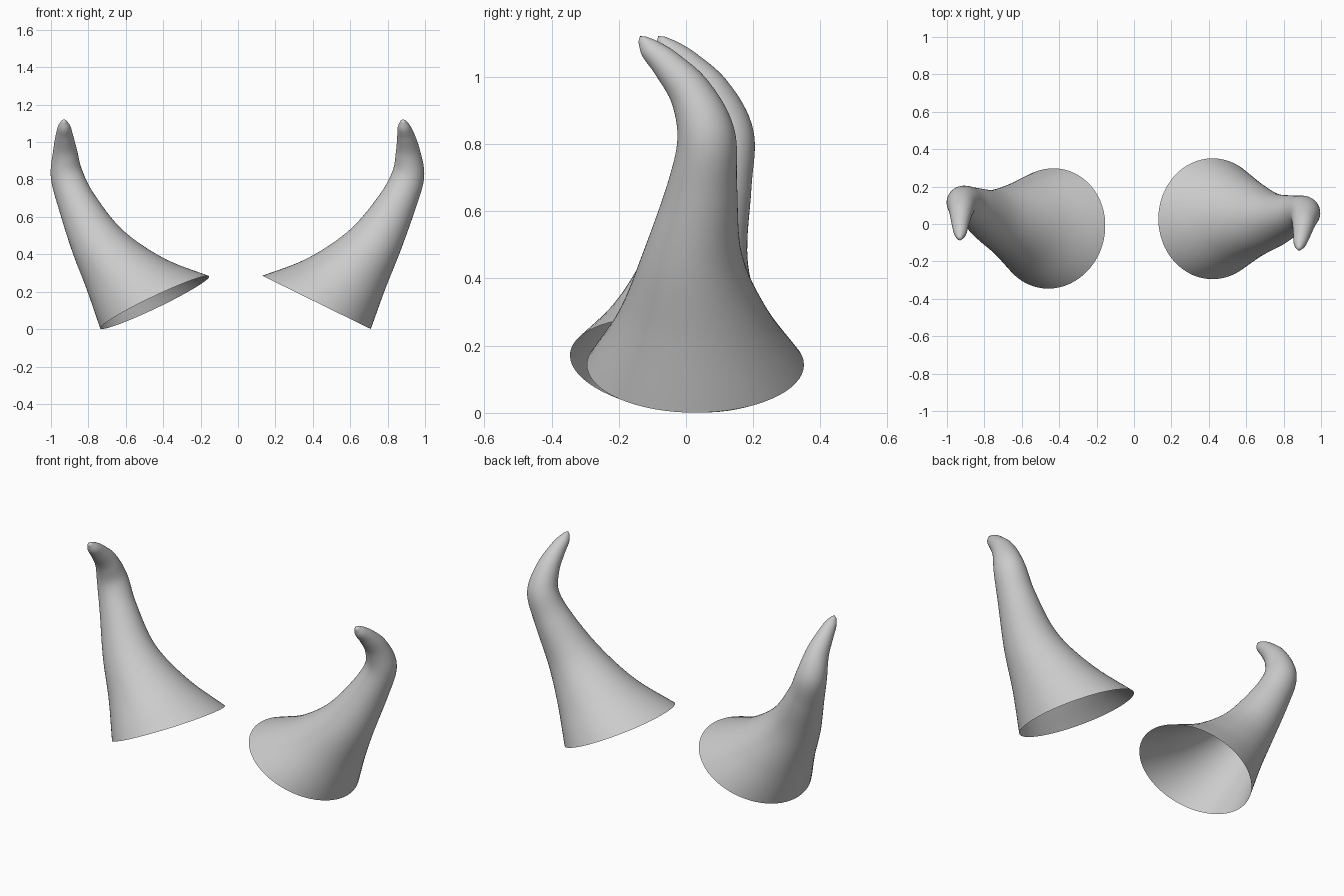
import bpy, bmesh
from math import cos, sin, tau, radians
from mathutils import Vector, Matrix

if "Cube" in bpy.data.objects:
    bpy.data.objects.remove(bpy.data.objects["Cube"])

SIDES, STEPS = 64, 8

# Horn stations from open base to tip: centre, radius, section normal
STATIONS = [
    ((0.42, 0.028, 0.143), 0.323, (0.441, 0.0, 0.898)),
    ((0.582, 0.022, 0.296), 0.221, (0.392, 0.0, 0.92)),
    ((0.732, 0.02, 0.472), 0.147, (0.40, 0.03, 0.915)),
    ((0.853, 0.049, 0.68), 0.103, (0.40, 0.04, 0.915)),
    ((0.911, 0.059, 0.83), 0.086, (0.20, -0.18, 0.96)),
    ((0.908, 0.012, 0.953), 0.064, (-0.10, -0.55, 0.82)),
    ((0.897, -0.056, 1.036), 0.046, (-0.10, -0.66, 0.74)),
    ((0.887, -0.104, 1.082), 0.033, (-0.10, -0.62, 0.78)),
    ((0.883, -0.130, 1.112), 0.014, (-0.05, -0.55, 0.82)),
]


def spline(values, i, t):
    """Catmull-Rom through equally spaced stations."""
    b, c = values[i], values[i + 1]
    a = values[i - 1] if i else 2 * b - c
    d = values[i + 2] if i + 2 < len(values) else 2 * c - b
    return 0.5 * (2 * b + (c - a) * t + (2 * a - 5 * b + 4 * c - d) * t * t
                  + (3 * b - a - 3 * c + d) * t ** 3)


def make_horn(name, transform):
    centres = [Vector(s[0]) for s in STATIONS]
    radii = [s[1] for s in STATIONS]
    normals = [Vector(s[2]) for s in STATIONS]
    bm = bmesh.new()
    rings = []
    last = len(STATIONS) - 1
    for k in range(last * STEPS + 1):
        i = min(k // STEPS, last - 1)
        t = k / STEPS - i
        c, r = spline(centres, i, t), spline(radii, i, t)
        n = spline(normals, i, t).normalized()
        u = Vector((0, 1, 0)).cross(n).normalized()
        v = n.cross(u)
        rings.append([bm.verts.new(c + r * (u * cos(tau * j / SIDES) + v * sin(tau * j / SIDES)))
                      for j in range(SIDES)])
    # Skin the rings, leaving the base open
    for lo, hi in zip(rings, rings[1:]):
        for j in range(SIDES):
            m = (j + 1) % SIDES
            bm.faces.new((lo[j], lo[m], hi[m], hi[j]))
    # Blunt rounded tip
    tip = bm.verts.new((0.881, -0.137, 1.121))
    for j in range(SIDES):
        bm.faces.new((rings[-1][j], rings[-1][(j + 1) % SIDES], tip))
    bm.transform(transform)
    if transform.determinant() < 0:
        bmesh.ops.reverse_faces(bm, faces=bm.faces[:])
    for f in bm.faces:
        f.smooth = True
    mesh = bpy.data.meshes.new(name)
    bm.to_mesh(mesh)
    bm.free()
    obj = bpy.data.objects.new(name, mesh)
    bpy.context.collection.objects.link(obj)
    return obj


make_horn("right_horn", Matrix.Identity(4))
# The other horn is a mirror image, turned slightly about the vertical
make_horn("left_horn", Matrix.Translation((-0.0417, -0.1443, 0))
          @ Matrix.Rotation(radians(-12.8), 4, 'Z')
          @ Matrix.Diagonal((-1, 1, 1, 1)))
